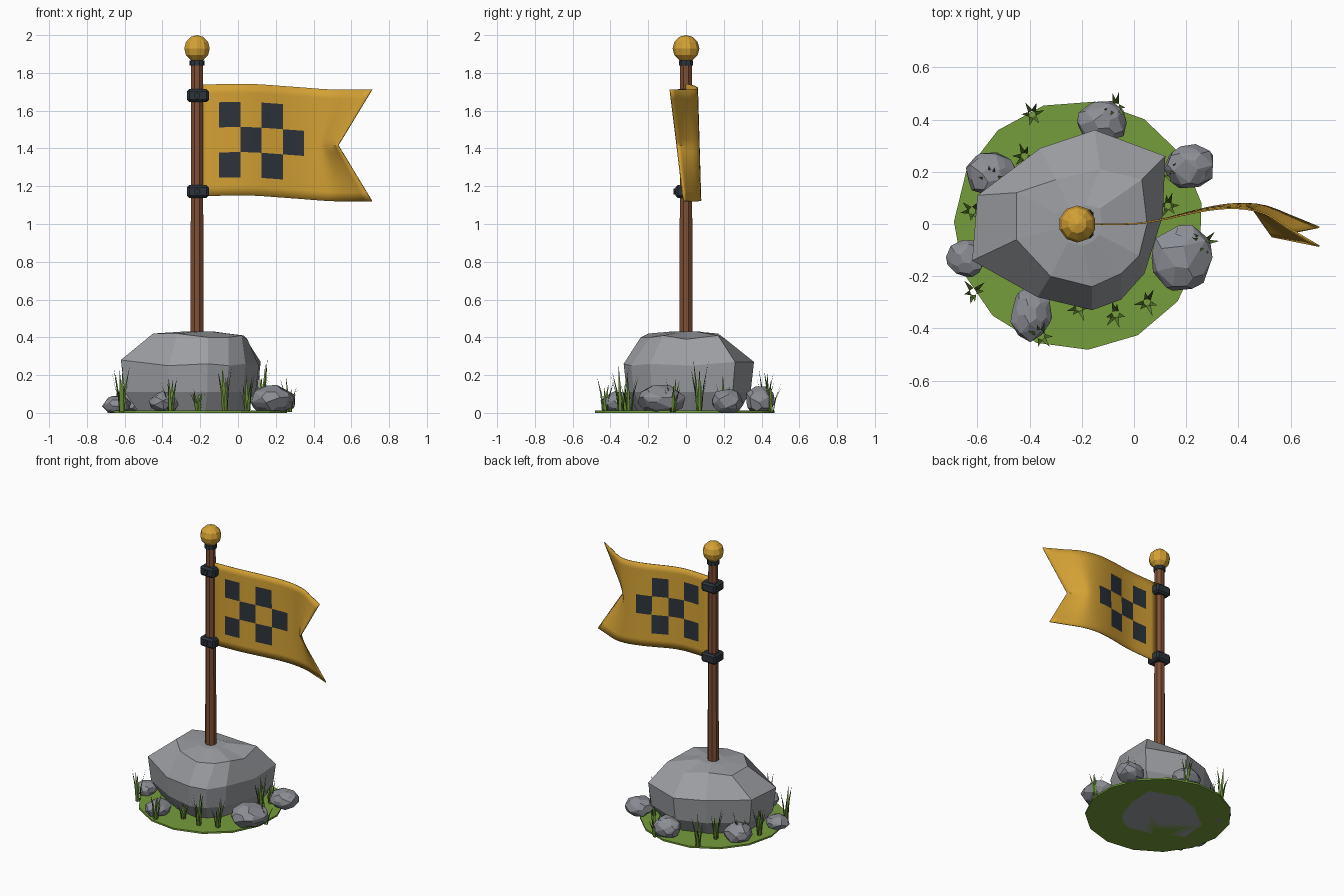
import bpy, bmesh, math, random
from mathutils import Vector

if "Cube" in bpy.data.objects:
    bpy.data.objects.remove(bpy.data.objects["Cube"])

random.seed(4)


def material(name, rgb):
    m = bpy.data.materials.new(name)
    m.diffuse_color = (*rgb, 1)
    m.use_nodes = True
    m.node_tree.nodes["Principled BSDF"].inputs["Base Color"].default_value = m.diffuse_color
    return m


YELLOW = material("golden yellow", (0.66, 0.36, 0.035))
DARK = material("dark iron", (0.026, 0.034, 0.044))
BROWN = material("brown wood", (0.21, 0.08, 0.035))
STONE = material("grey stone", (0.33, 0.34, 0.36))
PEBBLE = material("dark grey stone", (0.26, 0.27, 0.30))
TURF = material("turf green", (0.18, 0.34, 0.045))
BLADE = material("grass green", (0.13, 0.25, 0.035))


def finish(bm, name, *mats):
    me = bpy.data.meshes.new(name)
    bmesh.ops.recalc_face_normals(bm, faces=bm.faces)
    bm.to_mesh(me)
    bm.free()
    for m in mats:
        me.materials.append(m)
    ob = bpy.data.objects.new(name, me)
    bpy.context.collection.objects.link(ob)
    return ob


def loft(rings, name, mat):
    """Closed solid through equal-length rings of points."""
    bm = bmesh.new()
    vs = [[bm.verts.new(p) for p in r] for r in rings]
    n = len(vs[0])
    for a, b in zip(vs, vs[1:]):
        for i in range(n):
            bm.faces.new((a[i], a[(i + 1) % n], b[(i + 1) % n], b[i]))
    bm.faces.new(vs[0][::-1])
    bmesh.ops.poke(bm, faces=[bm.faces.new(vs[-1])])
    return finish(bm, name, mat)


def circle(n, r, z, x=0.0, y=0.0, turn=0.0):
    return [(x + r * math.cos(turn + i * math.tau / n),
             y + r * math.sin(turn + i * math.tau / n), z) for i in range(n)]


PX = -0.217  # pole axis

# Turf disc
loft([circle(15, 0.478, z, -0.212, -0.005, 0.18) for z in (0, 0.012)], "turf_disc", TURF)

# Boulder: widest outline and top outline, with undercut foot
wide = [(.11, .03, .25), (.12, .26, .27), (-.15, .36, .27), (-.36, .29, .28), (-.60, .11, .28),
        (-.62, -.14, .28), (-.37, -.28, .25), (-.16, -.33, .26), (-.05, -.29, .25), (.04, -.19, .26)]
crown = [(.05, 0, .39), (.03, .17, .41), (-.13, .21, .39), (-.30, .17, .42), (-.45, .12, .42),
         (-.45, -.06, .42), (-.32, -.20, .42), (-.16, -.24, .40), (-.05, -.19, .40), (.02, -.12, .41)]


def shrink(ring, k, z):
    return [(PX + (x - PX) * k, y * k, z) for x, y, _ in ring]


loft([shrink(wide, 0.76, 0.0), shrink(wide, 0.95, 0.11), wide, crown,
      shrink(crown, 0.35, 0.43)], "boulder", STONE)

# Small rocks around the boulder: x, y, half sizes, height
for x, y, rx, ry, h in ((-.64, -.13, .08, .075, .095), (-.395, -.345, .08, .105, .115),
                        (.185, -.13, .122, .13, .15), (.215, .22, .10, .09, .13),
                        (-.12, .39, .10, .085, .145), (-.545, .19, .105, .09, .13)):
    bm = bmesh.new()
    bmesh.ops.create_icosphere(bm, subdivisions=1, radius=1)
    bmesh.ops.bevel(bm, geom=list(bm.verts), offset=0.35, affect='VERTICES')
    a = random.uniform(0, 6)
    for v in bm.verts:
        p = v.co * random.uniform(0.98, 1.2)
        c, s = math.cos(a), math.sin(a)
        v.co = (x + rx * (p.x * c - p.y * s), y + ry * (p.x * s + p.y * c),
                min(h, max(0.0, h * (0.46 + 0.54 * p.z))))
    hull = bmesh.ops.convex_hull(bm, input=list(bm.verts))
    bmesh.ops.delete(bm, geom=list({g for g in hull["geom_interior"] if g.is_valid}), context='VERTS')
    bmesh.ops.dissolve_limit(bm, angle_limit=0.25, verts=bm.verts, edges=bm.edges)
    finish(bm, "small_rock", PEBBLE)

# Grass tufts: x, y, height
for x, y, h in ((-.39, .42, .24), (-.07, .45, .22), (-.545, .17, .20), (-.62, .05, .24),
                (-.615, -.26, .27), (-.355, -.43, .20), (-.21, -.32, .15), (-.07, -.345, .27),
                (.05, -.30, .22), (.27, -.07, .19), (.13, .07, .29), (.12, .20, .20), (-.42, .26, .24)):
    bm = bmesh.new()
    for i in range(6):
        a = i * math.tau / 6 + random.uniform(-.4, .4)
        out = Vector((math.cos(a), math.sin(a), 0))
        side = Vector((-out.y, out.x, 0))
        base = Vector((x, y, 0.005)) + out * 0.012
        hh = h * random.uniform(0.6, 1.0)
        lean = random.uniform(0.025, 0.045)
        mid = base + out * lean * 0.3 + Vector((0, 0, hh * 0.5))
        tip = base + out * lean + Vector((0, 0, hh))
        p = [bm.verts.new(q) for q in (base - side * .009, base + side * .009,
                                       mid + side * .007, mid - side * .007, tip)]
        bm.faces.new(p[:4])
        bm.faces.new((p[3], p[2], p[4]))
    finish(bm, "grass_tuft", BLADE)

# Pole, collar and ball finial
loft([circle(8, 0.038, 0.38, PX, 0, math.pi / 8), circle(8, 0.033, 1.87, PX, 0, math.pi / 8)], "pole", BROWN)
loft([circle(10, 0.04, z, PX) for z in (1.838, 1.866)], "collar", DARK)
bm = bmesh.new()
bmesh.ops.create_uvsphere(bm, u_segments=10, v_segments=6, radius=0.071)
bmesh.ops.translate(bm, verts=bm.verts, vec=(PX, 0, 1.929))
finish(bm, "ball_finial", YELLOW)

# Clamps with a bolt on the front
for z in (1.68, 1.172):
    bm = bmesh.new()
    bmesh.ops.create_cube(bm, size=1)
    for v in bm.verts:
        v.co = (PX + 0.005 + v.co.x * 0.115, v.co.y * 0.11, z + v.co.z * 0.068)
    bmesh.ops.bevel(bm, geom=list(bm.edges), offset=0.012, segments=1, affect='EDGES')
    finish(bm, "clamp", DARK)
    loft([[(px, yy, pz) for px, pz, _ in circle(8, 0.016, 0, PX, z)] for yy in (-0.05, -0.067)],
         "clamp_bolt", DARK)


def smooth_curve(pts, x):
    """Hermite interpolation through (x, value) points."""
    n = len(pts)

    def slope(i):
        a, b = pts[max(i - 1, 0)], pts[min(i + 1, n - 1)]
        return (b[1] - a[1]) / (b[0] - a[0])
    i = max(j for j in range(n - 1) if x >= pts[j][0] - 1e-9)
    (x0, y0), (x1, y1) = pts[i], pts[i + 1]
    d = x1 - x0
    t = (x - x0) / d
    return ((2*t**3 - 3*t*t + 1) * y0 + (t**3 - 2*t*t + t) * d * slope(i)
            + (3*t*t - 2*t**3) * y1 + (t**3 - t*t) * d * slope(i + 1))


# Flag: waving cloth with a swallowtail end and inlaid checks
top_wave = [(-.19, 0), (0, .001), (.1, .015), (.2, .037), (.3, .055), (.4, .06), (.5, .04), (.6, -.02), (.71, -.085)]
low_wave = [(-.19, 0), (0, .001), (.1, .016), (.2, .042), (.3, .066), (.4, .078), (.5, .07), (.6, .032), (.71, -.013)]
sag = [(-.19, 0), (.05, .004), (.3, -.012), (.5, -.026), (.71, -.026)]
CX, CW, CZ, CH = -0.10, 0.1125, 1.243, 0.133
xs = [-.19, -.145] + [CX + CW * i / 4 for i in range(17)] + [.39, .43, .47, .51, .55, .59, .63, .67, .71]
zs = [1.147, 1.195] + [CZ + CH * i / 4 for i in range(13)] + [1.69, 1.738]
z_mid = (zs[0] + zs[-1]) / 2
CHECKS = {(0, 0), (2, 0), (1, 1), (3, 1), (0, 2), (2, 2)}


def cloth(x, z):
    v = (z - zs[0]) / (zs[-1] - zs[0])
    end = 0.53 + 0.18 * abs(z - z_mid) / (zs[-1] - z_mid)
    px = x if x < 0.43 else 0.43 + (x - 0.43) * (end - 0.43) / 0.28
    y = smooth_curve(low_wave, x) * (1 - v) + smooth_curve(top_wave, x) * v
    return px, y, z + smooth_curve(sag, x)


bm = bmesh.new()
grid = [[bm.verts.new(cloth(x, z)) for x in xs] for z in zs]
for j in range(len(zs) - 1):
    for i in range(len(xs) - 1):
        f = bm.faces.new((grid[j][i], grid[j][i + 1], grid[j + 1][i + 1], grid[j + 1][i]))
        cell = (math.floor(((xs[i] + xs[i + 1]) / 2 - CX) / CW),
                math.floor(((zs[j] + zs[j + 1]) / 2 - CZ) / CH))
        f.material_index = int(cell in CHECKS)
flag = finish(bm, "flag", YELLOW, DARK)
thick = flag.modifiers.new("thickness", 'SOLIDIFY')
thick.thickness = 0.006
thick.offset = 0
bpy.context.view_layer.objects.active = flag
flag.select_set(True)
bpy.ops.object.shade_smooth_by_angle(angle=math.radians(35))
